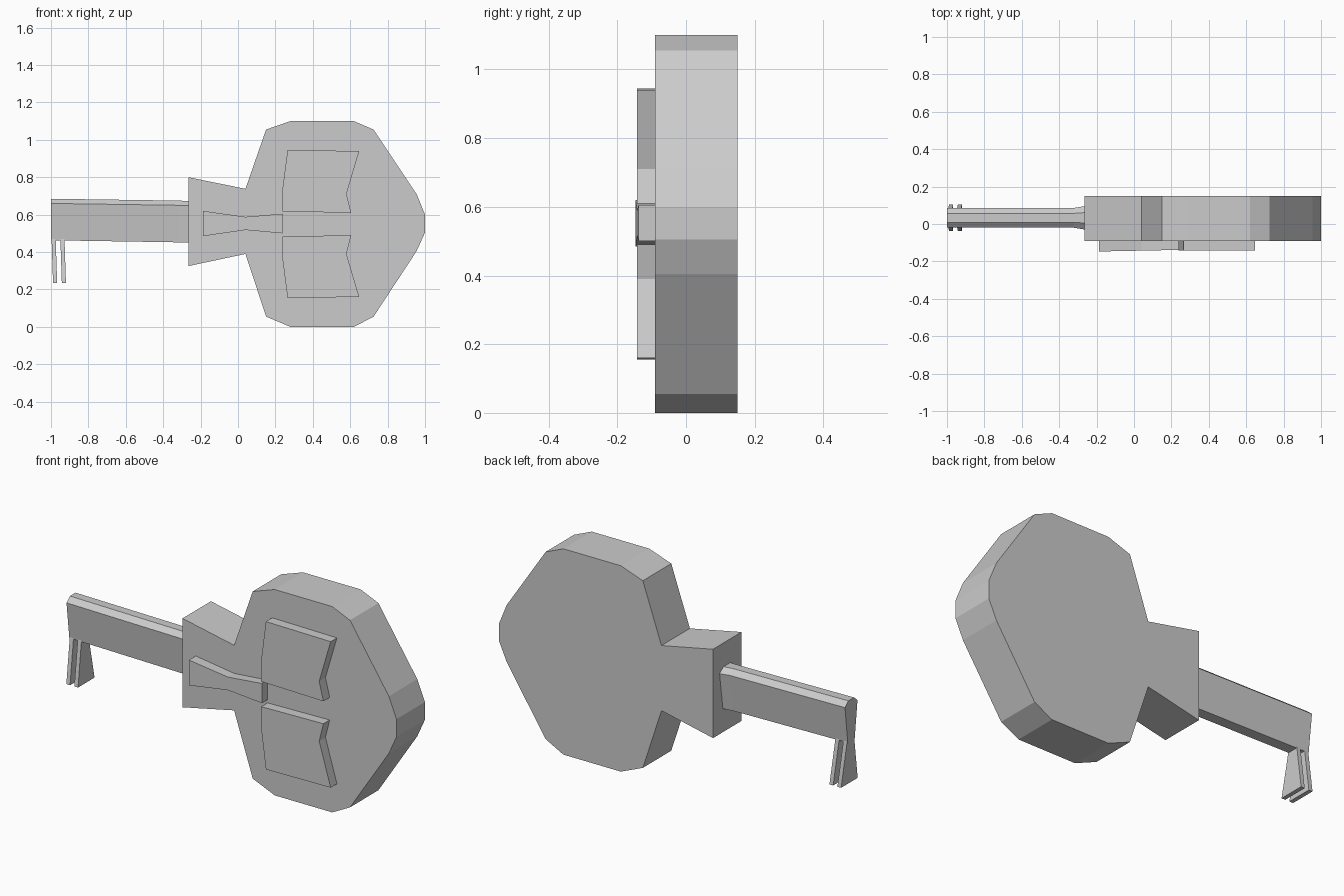
import bpy, bmesh

if "Cube" in bpy.data.objects:
    bpy.data.objects.remove(bpy.data.objects["Cube"])


def loft(name, rings):
    """Closed solid through a series of equal-length vertex rings."""
    bm = bmesh.new()
    loops = [[bm.verts.new(p) for p in ring] for ring in rings]
    n = len(loops[0])
    for a, b in zip(loops, loops[1:]):
        for i in range(n):
            j = (i + 1) % n
            bm.faces.new((a[i], a[j], b[j], b[i]))
    bm.faces.new(loops[0])
    bm.faces.new(loops[-1])
    bmesh.ops.recalc_face_normals(bm, faces=bm.faces)
    mesh = bpy.data.meshes.new(name)
    bm.to_mesh(mesh)
    bm.free()
    obj = bpy.data.objects.new(name, mesh)
    bpy.context.collection.objects.link(obj)
    return obj


def plate(name, outline, y0, y1):
    """Front-view (x, z) outline extruded in y."""
    return loft(name, [[(x, y, z) for x, z in outline] for y in (y0, y1)])


# Faceted head with its flared collar
plate("head", [
    (-0.265, 0.80), (0.04, 0.738), (0.15, 1.055), (0.28, 1.10), (0.62, 1.10),
    (0.725, 1.055), (0.955, 0.71), (1.0, 0.60), (1.0, 0.505), (0.955, 0.405),
    (0.725, 0.055), (0.62, 0.0), (0.28, 0.0), (0.15, 0.055), (0.04, 0.39),
    (-0.265, 0.325)], -0.09, 0.15)

# Pair of notched raised panels, mirrored about the head's middle
panel = [(0.265, 0.945), (0.648, 0.94), (0.58, 0.71), (0.605, 0.61),
         (0.237, 0.617), (0.237, 0.73)]
plate("upper_panel", panel, -0.143, -0.085)
plate("lower_panel", [(x, 1.10 - z) for x, z in panel], -0.143, -0.085)

# Waisted strip between the panels, slightly thinner toward the head
strip = [(-0.187, 0.62), (0.04, 0.588), (0.238, 0.605),
         (0.238, 0.50), (0.04, 0.518), (-0.187, 0.485)]
loft("centre_strip", [
    [(x, -0.147 + 0.02 * (x + 0.187), z) for x, z in strip],
    [(x, -0.08, z) for x, z in strip]])

# Handle: tapered section with a chamfered top, flaring into the collar
YC = 0.033


def section(x, z0, z1, half):
    pts = [(-0.55, z0), (-1, z1 - 0.025), (-0.45, z1),
           (0.45, z1), (1, z1 - 0.025), (0.55, z0)]
    return [(x, YC + half * s, z) for s, z in pts]


loft("handle", [section(-1.0, 0.463, 0.685, 0.053),
                section(-0.32, 0.452, 0.675, 0.053),
                section(-0.26, 0.45, 0.673, 0.063)])

# Two thin bit plates that widen downward from the handle end
for name, x in (("outer_bit", -0.997), ("inner_bit", -0.950)):
    loft(name, [[(x + dx, YC - h, z), (x + dx + 0.022, YC - h, z),
                 (x + dx + 0.022, YC + h, z), (x + dx, YC + h, z)]
                for dx, h, z in ((0, 0.028, 0.48), (0.008, 0.07, 0.235))])
